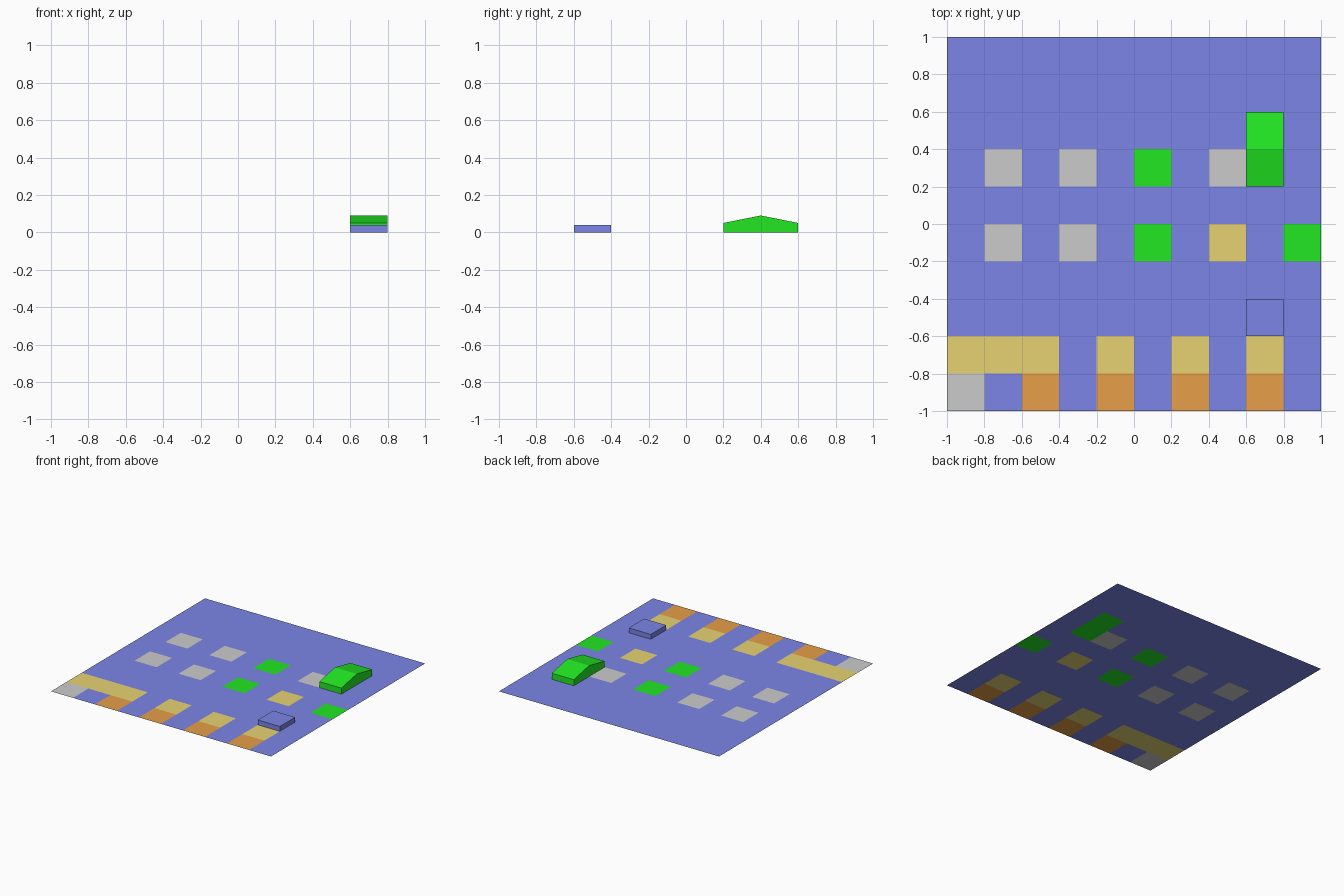
import bpy, bmesh

if "Cube" in bpy.data.objects:
    bpy.data.objects.remove(bpy.data.objects["Cube"])


def material(name, rgb):
    m = bpy.data.materials.new(name)
    m.diffuse_color = (*rgb, 1)
    m.use_nodes = True
    m.node_tree.nodes["Principled BSDF"].inputs["Base Color"].default_value = m.diffuse_color
    return m


MATS = {
    ".": material("blue", (0.2, 0.235, 0.8)),
    "G": material("green", (0.016, 0.8, 0.016)),
    "y": material("sand", (0.8, 0.65, 0.17)),
    "o": material("orange", (0.8, 0.345, 0.064)),
    "g": material("grey", (0.8, 0.8, 0.8)),
}
CELL = 0.2

# Board layout, back row first, one letter per square
LAYOUT = [
    "..........",
    "..........",
    "........G.",
    ".g.g.G.gG.",
    "..........",
    ".g.g.G.y.G",
    "..........",
    "..........",
    "yyy.y.y.y.",
    "g.o.o.o.o.",
]


def finish(name, bm, mats):
    mesh = bpy.data.meshes.new(name)
    bm.to_mesh(mesh)
    bm.free()
    for m in mats:
        mesh.materials.append(m)
    obj = bpy.data.objects.new(name, mesh)
    bpy.context.collection.objects.link(obj)
    return obj


def prism(name, profile, x0, x1, mat):
    """Extrude a (y, z) outline along x, leaving the underside to the board."""
    bm = bmesh.new()
    face = bm.faces.new([bm.verts.new((x0, y, z)) for y, z in profile])
    out = bmesh.ops.extrude_face_region(bm, geom=[face], use_keep_orig=True)
    moved = [v for v in out["geom"] if isinstance(v, bmesh.types.BMVert)]
    bmesh.ops.translate(bm, verts=moved, vec=(x1 - x0, 0, 0))
    bmesh.ops.recalc_face_normals(bm, faces=bm.faces)
    under = [f for f in bm.faces if all(v.co.z < 1e-5 for v in f.verts)]
    bmesh.ops.delete(bm, geom=under, context="FACES_ONLY")
    return finish(name, bm, [mat])


# Flat board of coloured squares
bm = bmesh.new()
bmesh.ops.create_grid(bm, x_segments=10, y_segments=10, size=1)
keys = list(MATS)
for f in bm.faces:
    c = f.calc_center_median()
    col, row = int((c.x + 1) / CELL), int((1 - c.y) / CELL)
    f.material_index = keys.index(LAYOUT[row][col])
finish("board", bm, MATS.values())

# Low block and gabled block standing on the board
prism("low_block", [(-0.6, 0), (-0.4, 0), (-0.4, 0.04), (-0.6, 0.04)],
      0.6, 0.8, MATS["."])
prism("gabled_block", [(0.2, 0), (0.6, 0), (0.6, 0.05), (0.4, 0.09), (0.2, 0.05)],
      0.6, 0.8, MATS["G"])
